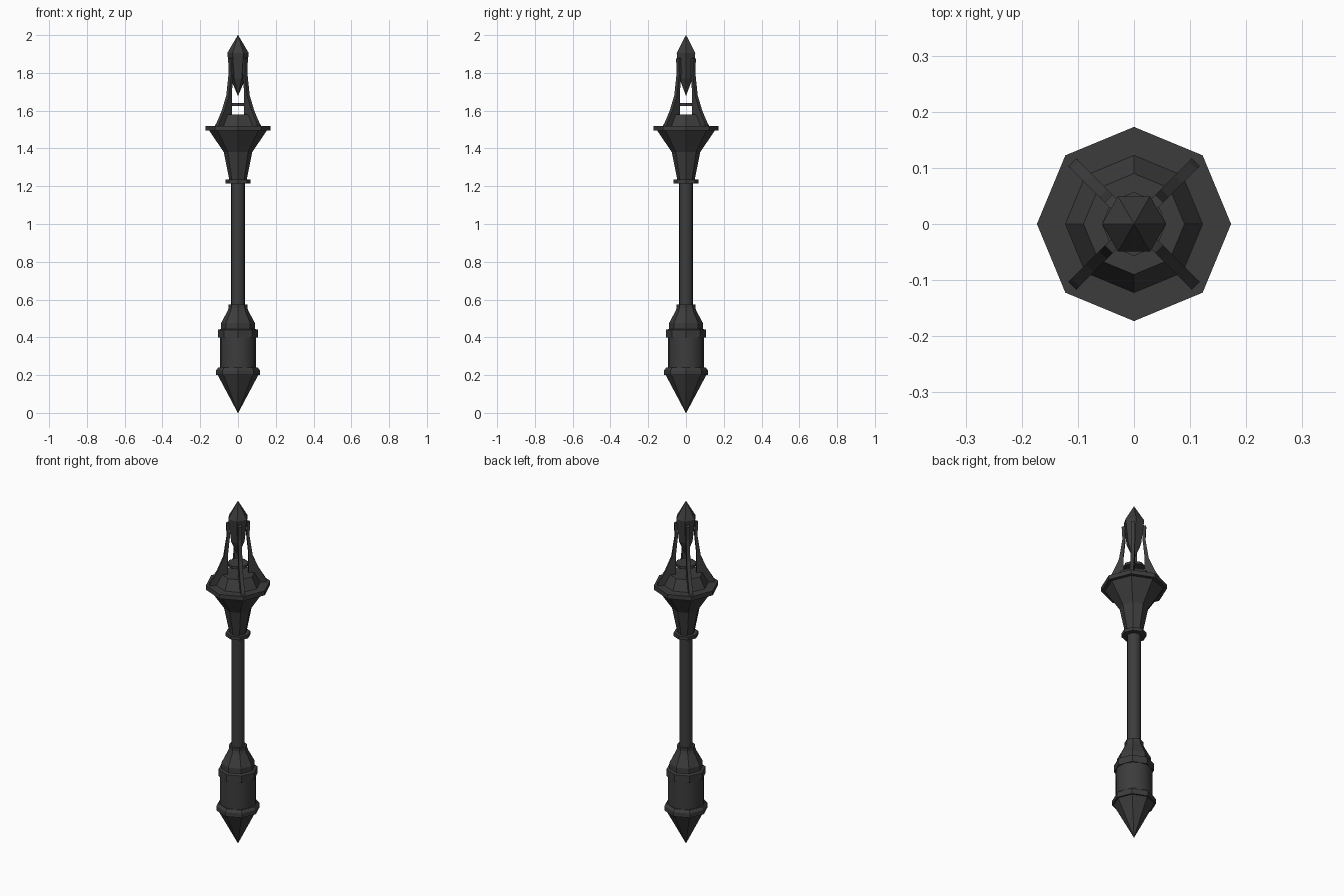
import bpy, bmesh, math
from mathutils import Matrix, Vector

cube = bpy.data.objects.get("Cube")
if cube:
    bpy.data.objects.remove(cube, do_unlink=True)

iron = bpy.data.materials.new("dark_iron")
iron.use_nodes = True
COLOUR = (0.045, 0.045, 0.045, 1)
iron.diffuse_color = COLOUR
iron.node_tree.nodes["Principled BSDF"].inputs["Base Color"].default_value = COLOUR


def finish(bm, name, smooth=False):
    bmesh.ops.remove_doubles(bm, verts=bm.verts, dist=0.0001)
    bmesh.ops.recalc_face_normals(bm, faces=bm.faces)
    mesh = bpy.data.meshes.new(name)
    bm.to_mesh(mesh)
    bm.free()
    mesh.materials.append(iron)
    obj = bpy.data.objects.new(name, mesh)
    bpy.context.collection.objects.link(obj)
    if smooth:
        bpy.ops.object.select_all(action='DESELECT')
        obj.select_set(True)
        bpy.context.view_layer.objects.active = obj
        bpy.ops.object.shade_smooth_by_angle(angle=math.radians(35))
    return obj


def lathe(name, profile, sides=8, smooth=False):
    """Turn a closed (radius, height) profile about the z axis."""
    bm = bmesh.new()
    points = [(0, profile[0][1])] + profile + [(0, profile[-1][1])]
    rings = []
    for r, z in points:
        if r == 0:
            rings.append([bm.verts.new((0, 0, z))] * sides)
        else:
            rings.append([bm.verts.new((r * math.cos(a), r * math.sin(a), z))
                          for a in (math.tau * i / sides for i in range(sides))])
    for low, high in zip(rings, rings[1:]):
        for i in range(sides):
            j = (i + 1) % sides
            corners = list(dict.fromkeys((low[i], low[j], high[j], high[i])))
            if len(corners) > 2:
                bm.faces.new(corners)
    return finish(bm, name, smooth)


def blade(name, outline, width, angle):
    """Extrude a (radius, height) outline into an upright plate."""
    bm = bmesh.new()
    face = bm.faces.new([bm.verts.new((r, -width / 2, z)) for r, z in outline])
    new = bmesh.ops.extrude_face_region(bm, geom=[face])["geom"]
    bmesh.ops.translate(bm, vec=Vector((0, width, 0)),
                        verts=[v for v in new if isinstance(v, bmesh.types.BMVert)])
    bmesh.ops.rotate(bm, verts=bm.verts, matrix=Matrix.Rotation(angle, 3, 'Z'))
    return finish(bm, name)


# Pommel: point, bands, grip body and shoulder
lathe("pommel_point", [(0.001, 0.0), (0.11, 0.205)])
lathe("pommel_lower_band", [(0.116, 0.2), (0.116, 0.225), (0.105, 0.24)])
lathe("pommel_body", [(0.096, 0.22), (0.096, 0.42)], 16, True)
lathe("pommel_upper_band", [(0.105, 0.4), (0.105, 0.44), (0.09, 0.445)])
lathe("pommel_shoulder", [(0.09, 0.43), (0.09, 0.475), (0.055, 0.54), (0.048, 0.56)])
lathe("pommel_collar", [(0.049, 0.555), (0.049, 0.575)])

# Shaft and neck collar
lathe("shaft", [(0.036, 0.56), (0.036, 1.24)], 16, True)
lathe("neck_collar", [(0.066, 1.215), (0.066, 1.235)])

# Head: flared cup, rim and sloped cap
lathe("head_cup", [(0.045, 1.23), (0.075, 1.38), (0.155, 1.498)])
lathe("head_rim", [(0.173, 1.495), (0.173, 1.52)])
lathe("head_cap", [(0.125, 1.515), (0.09, 1.58)])

# Four prongs on the diagonals, joined by a thin disc
prong = [(0.157, 1.515), (0.148, 1.54), (0.112, 1.60), (0.078, 1.68), (0.06, 1.80),
         (0.064, 1.875), (0.048, 1.88), (0.045, 1.80), (0.055, 1.70), (0.055, 1.515)]
for i, side in enumerate(("back_left", "back_right", "front_right", "front_left")):
    blade("prong_" + side, prong, 0.02, math.radians(45 + 90 * i))
lathe("prong_disc", [(0.057, 1.625), (0.057, 1.64)])

# Six-sided crystal held between the prongs
lathe("crystal", [(0.001, 1.68), (0.04, 1.77), (0.057, 1.905), (0.001, 2.0)], 6)
